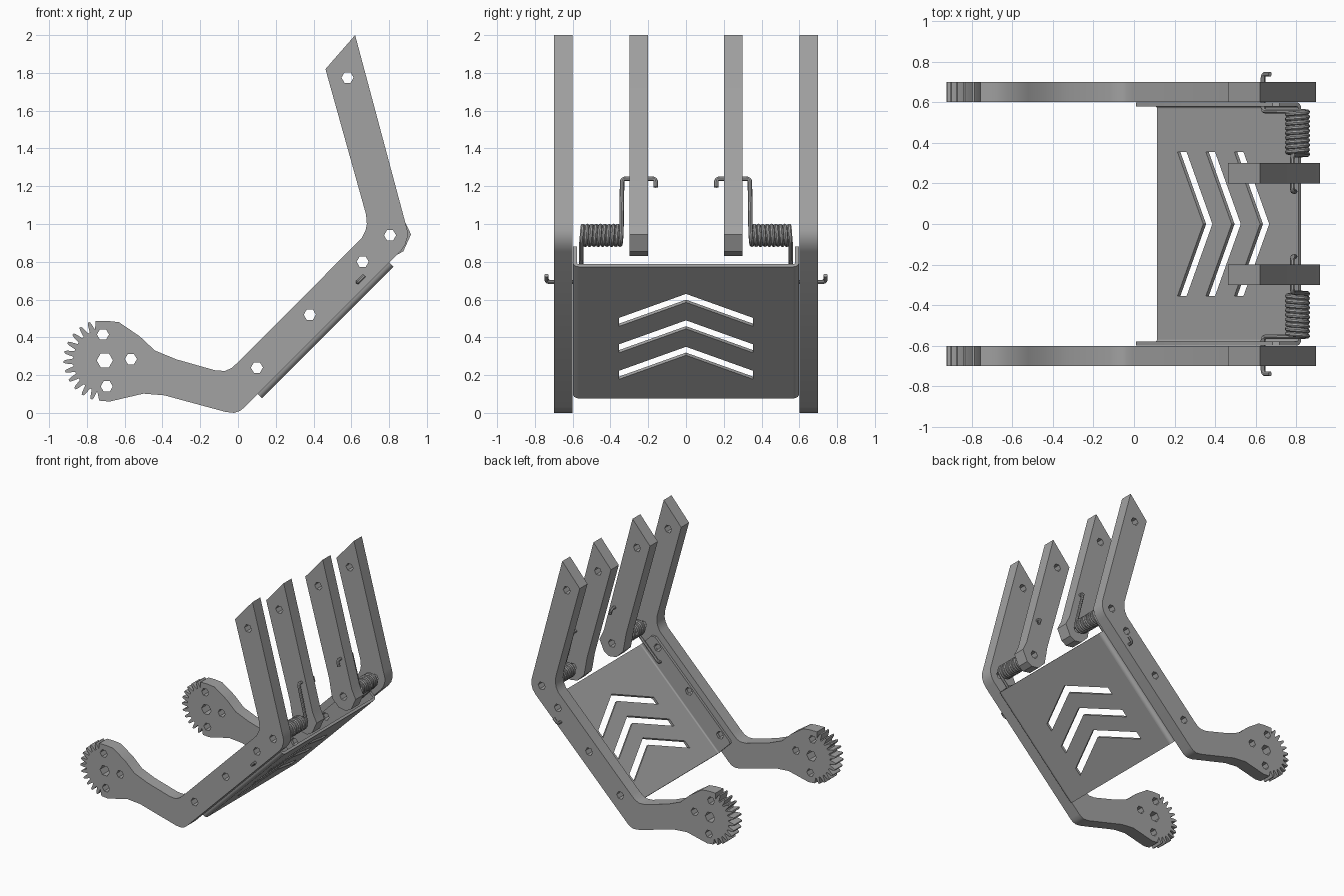
import bpy, bmesh
from math import sin, cos, pi, radians, sqrt
from mathutils import Matrix, Vector

cube = bpy.data.objects.get("Cube")
if cube:
    bpy.data.objects.remove(cube)

GREY = (0.36, 0.36, 0.36, 1)
metal = bpy.data.materials.new("grey metal")
metal.use_nodes = True
metal.diffuse_color = GREY
metal.node_tree.nodes["Principled BSDF"].inputs["Base Color"].default_value = GREY


def finish(name, curve, matrix=Matrix()):
    """Turn a curve into a clean mesh object."""
    tmp = bpy.data.objects.new(name + "_path", curve)
    bpy.context.collection.objects.link(tmp)
    dg = bpy.context.evaluated_depsgraph_get()
    mesh = bpy.data.meshes.new_from_object(tmp.evaluated_get(dg))
    bpy.data.objects.remove(tmp)
    mesh.transform(matrix)
    bm = bmesh.new()
    bm.from_mesh(mesh)
    bmesh.ops.remove_doubles(bm, verts=bm.verts, dist=1e-5)
    bmesh.ops.recalc_face_normals(bm, faces=bm.faces)
    bm.to_mesh(mesh)
    bm.free()
    mesh.materials.clear()
    mesh.materials.append(metal)
    obj = bpy.data.objects.new(name, mesh)
    bpy.context.collection.objects.link(obj)
    bpy.ops.object.select_all(action='DESELECT')
    obj.select_set(True)
    bpy.context.view_layer.objects.active = obj
    bpy.ops.object.shade_smooth_by_angle(angle=radians(30))
    return obj


def add_spline(curve, pts, cyclic):
    sp = curve.splines.new('POLY')
    sp.points.add(len(pts) - 1)
    for p, co in zip(sp.points, pts):
        p.co = (*co, 1) if len(co) == 3 else (*co, 0, 1)
    sp.use_cyclic_u = cyclic


def plate(name, loops, thickness, matrix):
    """Extruded flat outline; loops after the first are holes."""
    c = bpy.data.curves.new(name, 'CURVE')
    c.dimensions = '2D'
    c.fill_mode = 'BOTH'
    c.extrude = thickness / 2
    for loop in loops:
        add_spline(c, loop, True)
    return finish(name, c, matrix)


def wire(name, pts, radius):
    c = bpy.data.curves.new(name, 'CURVE')
    c.dimensions = '3D'
    c.bevel_depth = radius
    c.bevel_resolution = 2
    c.use_fill_caps = True
    add_spline(c, pts, False)
    return finish(name, c)


def axes(x, y, z, origin):
    m = Matrix((x, y, z)).transposed().to_4x4()
    m.translation = origin
    return m


def upright(y):
    return axes((1, 0, 0), (0, 0, 1), (0, -1, 0), (0, y, 0))


def hexagon(x, z, r=0.032):
    return [(x + r * cos(i * pi / 3), z + r * sin(i * pi / 3)) for i in range(6)]


def rounded(pts, r=0.02, n=4):
    """Round the inner corners of an open path."""
    pts = [Vector(p) for p in pts]
    out = [pts[0]]
    for a, b, c in zip(pts, pts[1:], pts[2:]):
        p, q = b + (a - b).normalized() * r, b + (c - b).normalized() * r
        for i in range(n + 1):
            t = i / n
            out.append(p * (1 - t) ** 2 + b * 2 * t * (1 - t) + q * t * t)
    return out + [pts[-1]]


# Shared dimensions
PIVOT = (0.805, 0.94)
GEAR = (-0.705, 0.278)
TIP_HOLE = (0.58, 1.775)
SLOPE_HOLES = [(0.1, 0.24), (0.38, 0.52), (0.66, 0.8)]

# Gear teeth run around the rear of the hub
teeth = []
TOOTH_COUNT = 11
PITCH = radians(13.8)
for i in range(TOOTH_COUNT):
    mid = radians(113) + i * PITCH
    for off, r in ((-0.38, 0.168), (-0.2, 0.205), (-0.1, 0.218),
                   (0.1, 0.218), (0.2, 0.205), (0.38, 0.168)):
        a = mid + off * PITCH
        teeth.append((GEAR[0] + r * cos(a), GEAR[1] + r * sin(a)))

# Bent outer arms with geared ends
arm_top = [(0.62, 2.0), (0.463, 1.82), (0.678, 1.05), (0.682, 1.0), (0.675, 0.965),
           (0.655, 0.925), (0.0, 0.268), (-0.035, 0.237), (-0.07, 0.222),
           (-0.12, 0.225), (-0.325, 0.283), (-0.44, 0.33), (-0.52, 0.405),
           (-0.63, 0.48), (-0.69, 0.487), (-0.755, 0.487)]
arm_bottom = [(-0.735, 0.065), (-0.68, 0.06), (-0.5, 0.102), (-0.39, 0.093),
              (-0.065, 0.005), (-0.02, 0), (0.01, 0.01), (0.035, 0.03), (0.86, 0.855),
              (0.885, 0.89), (0.897, 0.93), (0.897, 0.965), (0.885, 1.01)]
arm_holes = [hexagon(*h) for h in SLOPE_HOLES + [PIVOT, TIP_HOLE]]
arm_holes += [hexagon(*GEAR, 0.043), hexagon(-0.715, 0.415),
              hexagon(-0.567, 0.285), hexagon(-0.695, 0.14)]

# Straight inner fingers
finger = [(0.62, 2.0), (0.463, 1.82), (0.678, 1.05), (0.69, 0.98), (0.705, 0.9),
          (0.765, 0.84), (0.83, 0.83), (0.875, 0.855), (0.916, 0.945), (0.88, 1.02)]
finger_holes = [hexagon(*PIVOT), hexagon(*TIP_HOLE)]

# Sloping tray: u runs up the slope, v towards the inside
H = sqrt(0.5)
LENGTH, SHEET, BEND, WIDTH = 0.985, 0.02, 0.03, 0.598
FOOT = Vector((0.127, 0, 0.077))


def slope(u, v):
    return (FOOT.x + (u - v) * H, FOOT.z + (u + v) * H)


# Tray floor with three chevron slots
floor_y = WIDTH - BEND
slots = []
for apex in (0.35, 0.49, 0.63):
    u = (apex - FOOT.z) / H
    drop, gap, half = 0.127 / H, 0.045 / H, 0.355
    slots.append([(-half, u - drop), (0, u), (half, u - drop),
                  (half, u - drop - gap), (0, u - gap), (-half, u - drop - gap)])
outline = [(-floor_y, 0), (floor_y, 0), (floor_y, LENGTH), (-floor_y, LENGTH)]
plate("tray_floor", [outline] + slots, SHEET,
      axes((0, 1, 0), (H, 0, H), (H, 0, -H), FOOT + Vector((-H, 0, H)) * SHEET / 2))

for s, side in ((1, "left"), (-1, "right")):
    plate(side + "_arm", [arm_top + teeth + arm_bottom] + arm_holes, 0.1, upright(s * 0.65))
    plate(side + "_finger", [finger] + finger_holes, 0.1, upright(s * 0.25))

    # Tray side flange and its rounded bend
    flange = [slope(0, BEND), slope(LENGTH, BEND), slope(LENGTH, 0.15),
              slope(LENGTH - 0.025, 0.175), slope(0.02, 0.175), slope(0, 0.165)]
    plate(side + "_tray_flange", [flange] + [hexagon(*h) for h in SLOPE_HOLES],
          SHEET, upright(s * (WIDTH - SHEET / 2)))
    arc = [i * pi / 12 for i in range(7)]
    ring = [(s * (floor_y + r * sin(a)), BEND - r * cos(a))
            for r, seq in ((BEND, arc), (BEND - SHEET, arc[::-1])) for a in seq]
    plate(side + "_tray_bend", [ring], LENGTH,
          axes((0, 1, 0), (-H, 0, H), (H, 0, H), FOOT + Vector((H, 0, H)) * LENGTH / 2))

    # Torsion spring: finger hook, coil, then hook through the arm
    R, STEPS = 0.05, 180
    start, end = radians(15), radians(-45) - 9 * 2 * pi
    coil = []
    for i in range(STEPS + 1):
        a = start + (end - start) * i / STEPS
        coil.append(Vector((PIVOT[0] + R * cos(a), s * (0.342 + 0.212 * i / STEPS),
                            PIVOT[1] + R * sin(a))))
    hook_in = rounded([(0.793, s * 0.16, 1.195), (0.78, s * 0.16, 1.24),
                       (0.78, s * 0.338, 1.24), coil[0]])
    hook_out = rounded([coil[-1], (0.635, s * 0.556, 0.693),
                        (0.635, s * 0.738, 0.693), (0.67, s * 0.738, 0.728)])
    wire(side + "_spring", hook_in[:-1] + coil + hook_out[1:], 0.012)
